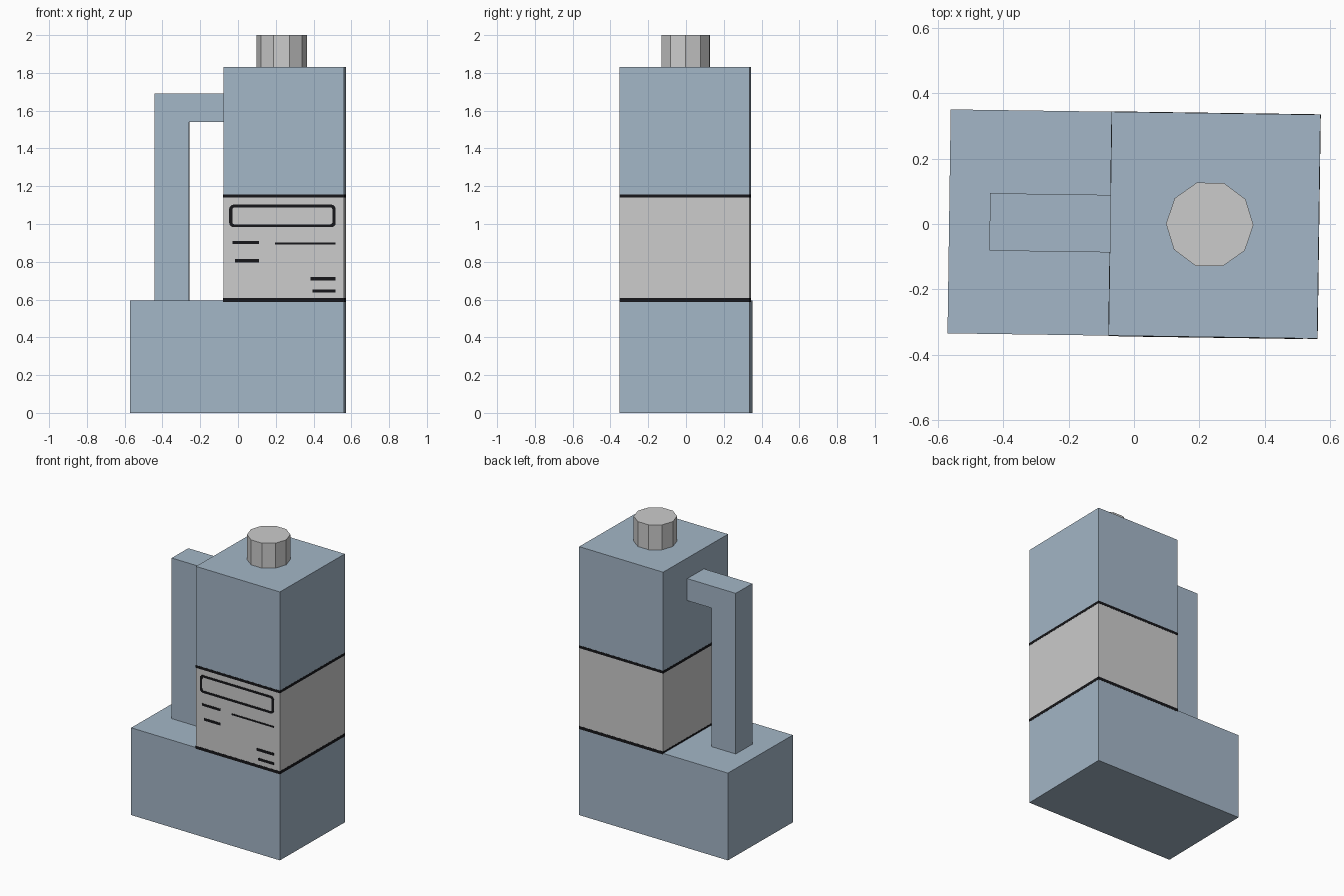
import bpy, bmesh, math
from mathutils import Matrix

if "Cube" in bpy.data.objects:
    bpy.data.objects.remove(bpy.data.objects["Cube"])

TURN = Matrix.Rotation(math.radians(-0.81), 4, 'Z')  # whole model is turned slightly


def material(name, rgb):
    m = bpy.data.materials.new(name)
    m.diffuse_color = (*rgb, 1)
    m.use_nodes = True
    m.node_tree.nodes["Principled BSDF"].inputs["Base Color"].default_value = m.diffuse_color
    return m


BLUE = material("grey_blue", (0.37, 0.47, 0.57))
GREY = material("light_grey", (0.60, 0.60, 0.60))
BLACK = material("black", (0.008, 0.008, 0.010))


def finish(name, bm, mat):
    bmesh.ops.recalc_face_normals(bm, faces=bm.faces)
    bm.transform(TURN)
    me = bpy.data.meshes.new(name)
    bm.to_mesh(me)
    bm.free()
    me.materials.append(mat)
    ob = bpy.data.objects.new(name, me)
    bpy.context.collection.objects.link(ob)
    return ob


def extrude_profile(name, pts, y0, y1, mat):
    """Closed x-z outline extruded along y."""
    bm = bmesh.new()
    face = bm.faces.new([bm.verts.new((x, y0, z)) for x, z in pts])
    ext = bmesh.ops.extrude_face_region(bm, geom=[face])["geom"]
    bmesh.ops.translate(bm, vec=(0, y1 - y0, 0),
                        verts=[v for v in ext if isinstance(v, bmesh.types.BMVert)])
    return finish(name, bm, mat)


def box(name, x0, x1, y0, y1, z0, z1, mat):
    return extrude_profile(name, [(x0, z0), (x1, z0), (x1, z1), (x0, z1)], y0, y1, mat)


W, D, L = 0.5665, 0.343, -0.073   # half width, half depth, tower left side
E = 0.001

# Body: base, label band, upper body, black stripes
box("base", -W, W, -D, D, 0, 0.595, BLUE)
box("label_band", L, W, -D, D, 0.595, 1.147, GREY)
box("upper_body", L, W, -D, D, 1.147, 1.83, BLUE)
for name, z0, z1 in (("lower_stripe", 0.587, 0.607), ("upper_stripe", 1.139, 1.157)):
    box(name, L - E, W + E, -D - E, D + E, z0, z1, BLACK)

# Handle
extrude_profile("handle", [(-0.442, 0.595), (-0.258, 0.595), (-0.258, 1.54),
                           (L, 1.54), (L, 1.69), (-0.442, 1.69)], -0.088, 0.088, BLUE)

# Ten-sided cap
bm = bmesh.new()
bmesh.ops.create_cone(bm, cap_ends=True, segments=10, radius1=0.134, radius2=0.134, depth=0.17,
                      matrix=Matrix.Translation((0.232, 0.002, 1.915)) @ Matrix.Rotation(math.pi / 2, 4, 'Z'))
finish("cap", bm, GREY)

# Printed dashes on the label
F = -D - 0.002
for i, (x0, x1, z, h) in enumerate(((-0.025, 0.115, 0.902, 0.016), (0.20, 0.522, 0.897, 0.011),
                                    (-0.010, 0.115, 0.805, 0.017), (0.39, 0.520, 0.710, 0.018),
                                    (0.40, 0.520, 0.646, 0.017))):
    box(f"label_dash_{i + 1}", x0, x1, F, -D, z - h / 2, z + h / 2, BLACK)


# Rounded frame on the label
def rounded(cx, cz, hw, hh, r):
    return [(cx + sx * (hw - r) + r * math.cos(math.radians(a + k * 30)),
             cz + sz * (hh - r) + r * math.sin(math.radians(a + k * 30)))
            for sx, sz, a in ((1, 1, 0), (-1, 1, 90), (-1, -1, 180), (1, -1, 270))
            for k in range(4)]


bm = bmesh.new()
rings = [[bm.verts.new((x, y, z)) for x, z in rounded(0.240, 1.043, hw, hh, r)]
         for hw, hh, r, y in ((0.282, 0.060, 0.024, -D), (0.282, 0.060, 0.024, F),
                              (0.265, 0.045, 0.012, F), (0.265, 0.045, 0.012, -D))]
for a, b in zip(rings, rings[1:] + rings[:1]):
    for i in range(16):
        j = (i + 1) % 16
        bm.faces.new((a[i], a[j], b[j], b[i]))
finish("label_frame", bm, BLACK)
